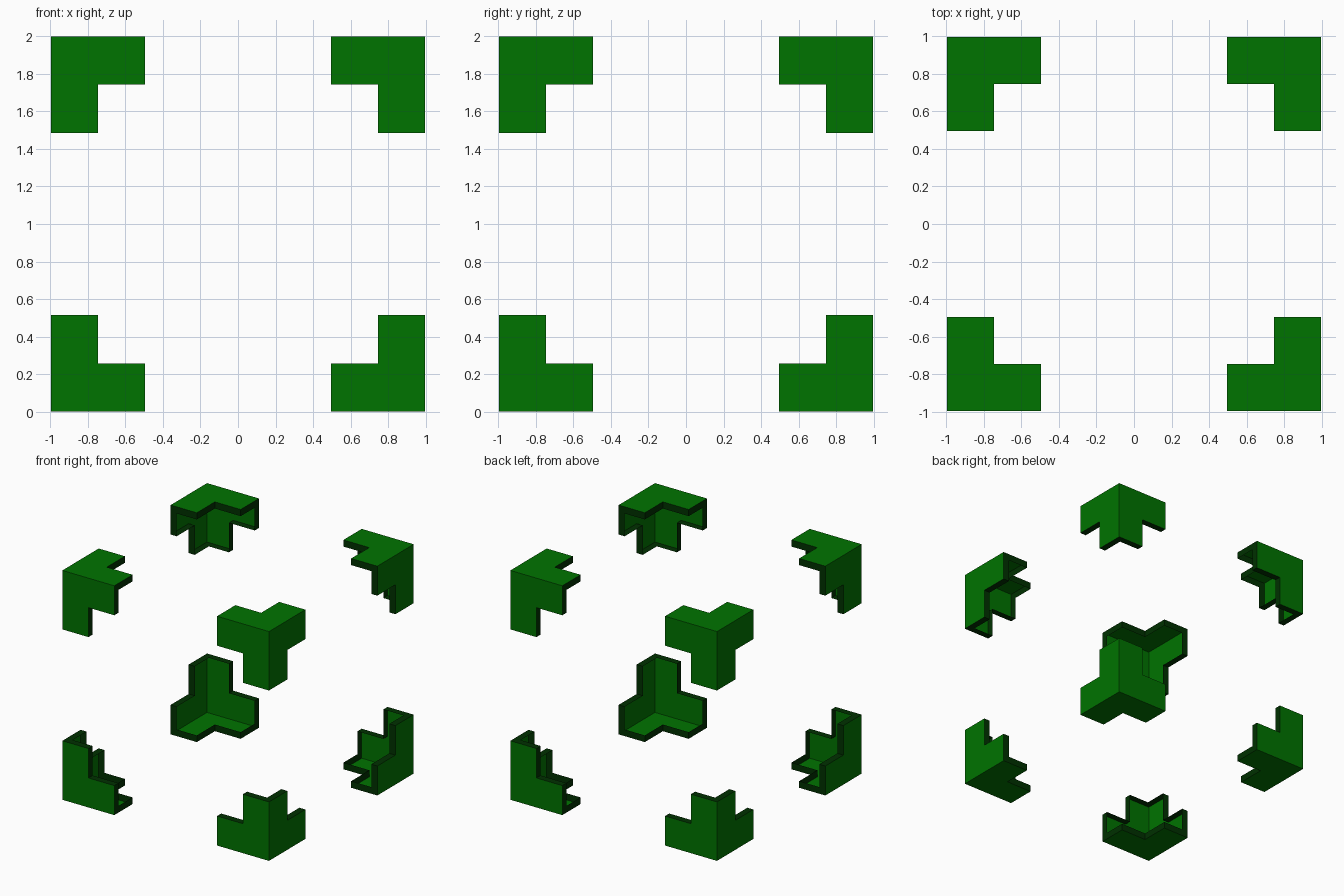
import bpy
import bmesh
from mathutils import Vector

cube = bpy.data.objects.get("Cube")
if cube:
    bpy.data.objects.remove(cube, do_unlink=True)

HALF = Vector((0.997, 0.997, 1.0))    # half size of the whole frame
LONG = Vector((0.501, 0.501, 0.514))  # full reach of each arm
WIDE = Vector((0.252, 0.252, 0.257))  # width of each arm
RIM = 0.058                           # depth of the turned-in rim


def make_material(name, color):
    mat = bpy.data.materials.new(name)
    mat.use_nodes = True
    mat.diffuse_color = color
    mat.node_tree.nodes["Principled BSDF"].inputs["Base Color"].default_value = color
    return mat


face_green = make_material("green", (0.0, 0.172, 0.0, 1))
rim_green = make_material("dark_green_rim", (0.0, 0.03, 0.0, 1))

# L outline in arm steps: 0 = corner, 1 = arm width, 2 = arm reach
L_OUTLINE = [(0, 0), (2, 0), (2, 1), (1, 1), (1, 2), (0, 2)]


def corner_shell():
    """Three L-shaped faces meeting at the lower corner."""
    bm = bmesh.new()
    for normal in range(3):
        u, v = (normal + 1) % 3, (normal + 2) % 3
        verts = []
        for a, b in L_OUTLINE:
            p = -HALF
            p[u] += (0, WIDE[u], LONG[u])[a]
            p[v] += (0, WIDE[v], LONG[v])[b]
            verts.append(bm.verts.new(p))
        bm.faces.new(reversed(verts))  # face outward
    bmesh.ops.remove_doubles(bm, verts=bm.verts, dist=0.0001)
    mesh = bpy.data.meshes.new("corner_brackets")
    bm.to_mesh(mesh)
    bm.free()
    return mesh


# Corner brackets: thin shells with a dark turned-in rim, mirrored to all eight corners
mesh = corner_shell()
mesh.materials.append(face_green)
mesh.materials.append(rim_green)
brackets = bpy.data.objects.new("corner_brackets", mesh)
brackets.location.z = HALF.z
bpy.context.collection.objects.link(brackets)

rim = brackets.modifiers.new("rim", 'SOLIDIFY')
rim.thickness = RIM
rim.offset = -1
rim.use_even_offset = True
rim.use_rim_only = True
rim.material_offset_rim = 1

mirror = brackets.modifiers.new("eight_corners", 'MIRROR')
mirror.use_axis = (True, True, True)
